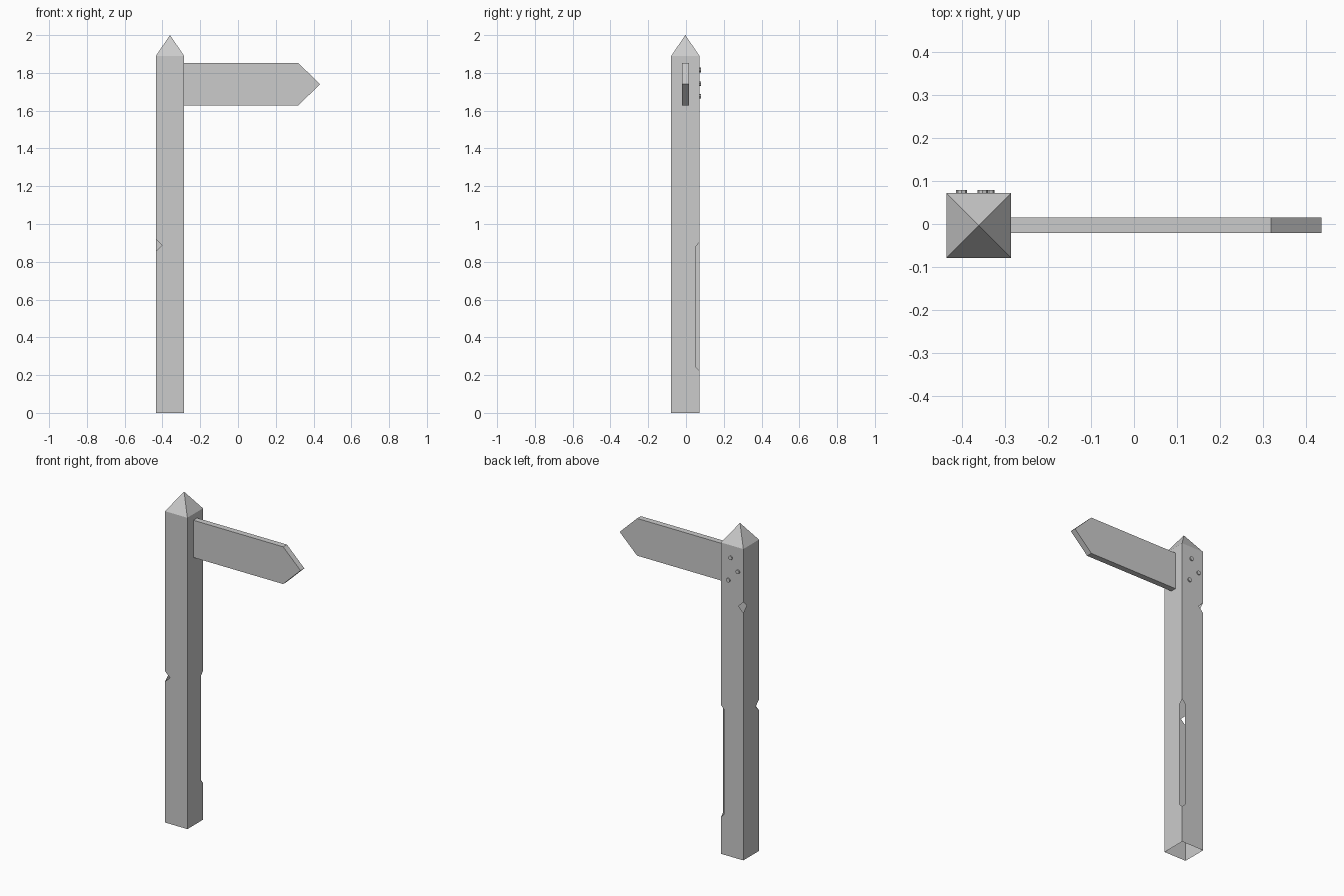
import bpy, bmesh, math
from mathutils import Matrix, Vector

cube = bpy.data.objects.get("Cube")
if cube:
    bpy.data.objects.remove(cube, do_unlink=True)

grey = bpy.data.materials.new("plain grey")
grey.use_nodes = True
colour = (0.6, 0.6, 0.6, 1)
grey.diffuse_color = colour
grey.node_tree.nodes["Principled BSDF"].inputs["Base Color"].default_value = colour


def finish(name, bm):
    mesh = bpy.data.meshes.new(name)
    bm.to_mesh(mesh)
    bm.free()
    mesh.materials.append(grey)
    obj = bpy.data.objects.new(name, mesh)
    bpy.context.scene.collection.objects.link(obj)
    return obj


X0, X1 = -0.435, -0.285
Y0, Y1 = -0.0785, 0.0715
TOP = 1.89


def notch(z):
    """Small V cut: (inset, height) pairs going up an edge."""
    return [(0, z - 0.032), (0.033, z), (0, z + 0.032)]


# Cuts along the vertical corners of the hollow post, listed bottom to top
front_right_cut = notch(0.887)
back_right_cut = notch(1.535)
back_left_cut = [(0, 0.222), (0.021, 0.245), (0.021, 0.88), (0, 0.903)]

# Corners in order round the post, each with its cut
corners = [
    (Vector((X0, Y0, 0)), front_right_cut),
    (Vector((X1, Y0, 0)), []),
    (Vector((X1, Y1, 0)), back_left_cut),
    (Vector((X0, Y1, 0)), back_right_cut),
]

# Post walls: open at the bottom and at the cuts
bm = bmesh.new()
for i in range(4):
    (a, cut_a), (b, cut_b) = corners[i], corners[(i + 1) % 4]
    along = (b - a).normalized()
    up = Vector((0, 0, 1))
    right_side = [b - along * d + up * z for d, z in [(0, 0)] + cut_b + [(0, TOP)]]
    left_side = [a + along * d + up * z for d, z in [(0, 0)] + cut_a + [(0, TOP)]]
    bm.faces.new([bm.verts.new(p) for p in right_side + left_side[::-1]])
bmesh.ops.remove_doubles(bm, verts=bm.verts, dist=0.0001)
finish("post", bm)

# Pointed cap
bm = bmesh.new()
apex = bm.verts.new(((X0 + X1) / 2, (Y0 + Y1) / 2, 2))
rim = [bm.verts.new((c.x, c.y, TOP)) for c, _ in corners]
for i in range(4):
    bm.faces.new((rim[i], rim[(i + 1) % 4], apex))
finish("post_cap", bm)

# Arrow-shaped sign board
bm = bmesh.new()
outline = [(X1, 1.627), (0.318, 1.627), (0.435, 1.74), (0.318, 1.853), (X1, 1.853)]
face = bm.faces.new([bm.verts.new((x, -0.021, z)) for x, z in outline])
extruded = bmesh.ops.extrude_face_region(bm, geom=[face], use_keep_orig=True)
bmesh.ops.translate(bm, vec=(0, 0.036, 0),
                    verts=[v for v in extruded["geom"] if isinstance(v, bmesh.types.BMVert)])
bmesh.ops.recalc_face_normals(bm, faces=bm.faces)
finish("sign_board", bm)

# Bolt heads on the back of the post
for i, (x, z) in enumerate([(-0.351, 1.815), (-0.4, 1.743), (-0.336, 1.676)]):
    bm = bmesh.new()
    place = Matrix.Translation((x, Y1 + 0.0025, z)) @ Matrix.Rotation(math.pi / 2, 4, "X")
    bmesh.ops.create_cone(bm, cap_ends=True, segments=8, radius1=0.0125,
                          radius2=0.0125, depth=0.009, matrix=place)
    finish("bolt_%d" % (i + 1), bm)
